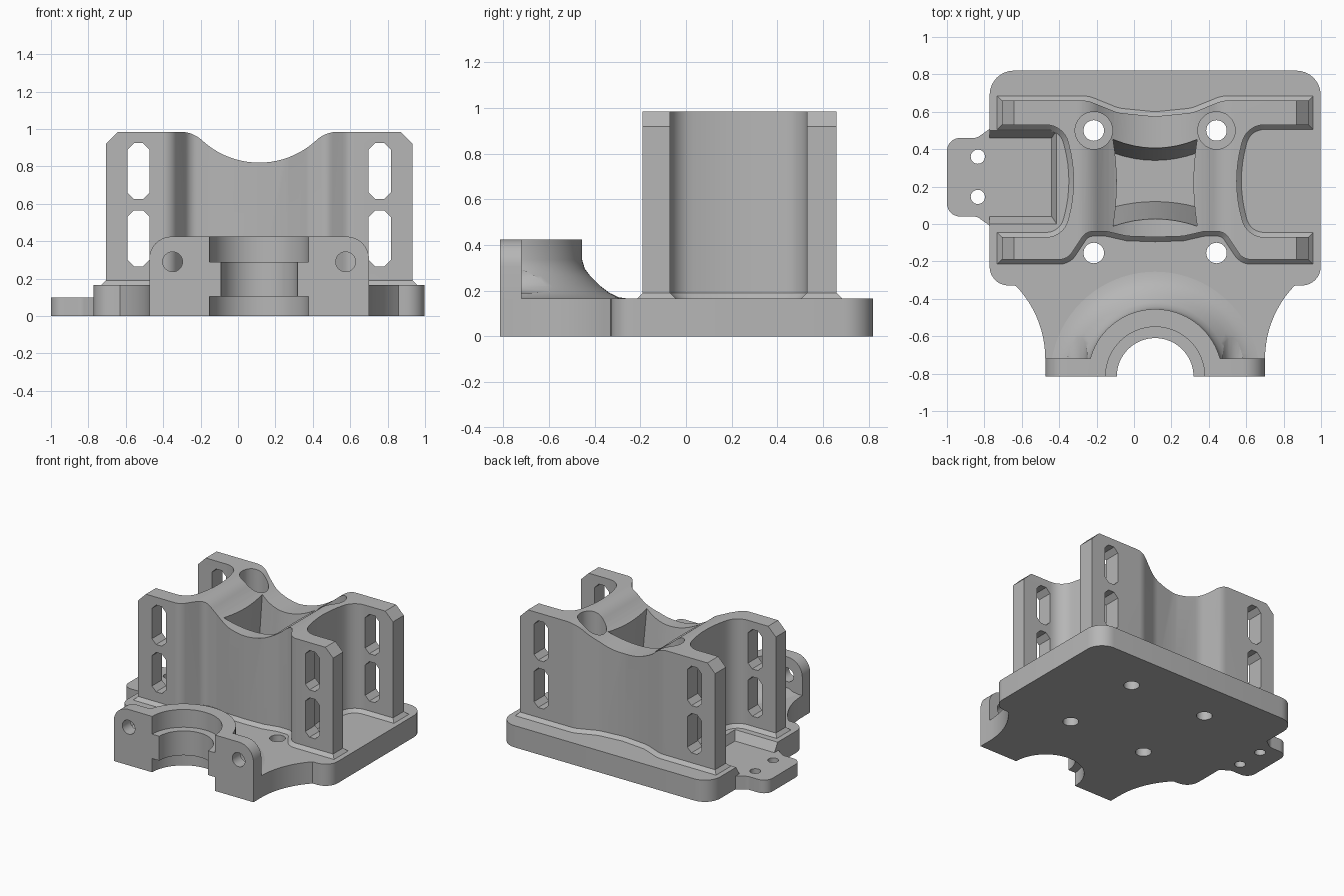
import bpy, bmesh
from math import sin, cos, tan, pi, radians
from mathutils import Vector

if "Cube" in bpy.data.objects:
    bpy.data.objects.remove(bpy.data.objects["Cube"])

CX = 0.113          # symmetry axis of the bracket
PLATE = 0.165       # plate thickness
TOP = 0.985         # tower height
BORE_Y = -0.815     # axis of the front clamp

grey = bpy.data.materials.new("plain grey")
grey.use_nodes = True
grey.diffuse_color = (0.47, 0.47, 0.47, 1)
grey.node_tree.nodes["Principled BSDF"].inputs["Base Color"].default_value = grey.diffuse_color


def solid(name, rings):
    """Closed solid lofted through rings of equal point count."""
    bm = bmesh.new()
    loops = [[bm.verts.new(p) for p in ring] for ring in rings]
    n = len(loops[0])
    for a, b in zip(loops, loops[1:]):
        for i in range(n):
            j = (i + 1) % n
            bm.faces.new((a[i], a[j], b[j], b[i]))
    bm.faces.new(loops[0][::-1])
    bm.faces.new(loops[-1])
    bmesh.ops.recalc_face_normals(bm, faces=bm.faces)
    mesh = bpy.data.meshes.new(name)
    bm.to_mesh(mesh)
    bm.free()
    mesh.materials.append(grey)
    obj = bpy.data.objects.new(name, mesh)
    bpy.context.collection.objects.link(obj)
    return obj


def rounded(points, steps=8):
    """Closed outline whose corners (x, y, radius) become arcs."""
    out = []
    for i, p in enumerate(points):
        v = Vector(p[:2])
        r = p[2] if len(p) > 2 else 0
        if not r:
            out.append(v)
            continue
        a = (Vector(points[i - 1][:2]) - v).normalized()
        b = (Vector(points[(i + 1) % len(points)][:2]) - v).normalized()
        half = a.angle(b) / 2
        t = r / tan(half)
        centre = v + (a + b).normalized() * (r / sin(half))
        s, e = v + a * t - centre, v + b * t - centre
        sweep = pi - 2 * half
        for k in range(steps + 1):
            f = k / steps
            out.append(centre + (s * sin((1 - f) * sweep) + e * sin(f * sweep)) / sin(sweep))
    return out


def mirrored(half):
    """Complete a half outline about the symmetry axis."""
    other = [(-p[0], *p[1:]) for p in reversed(half) if p[0] != 0]
    return [(p[0] + CX, *p[1:]) for p in half + other]


def offset(outline, d):
    out = []
    for i, p in enumerate(outline):
        a = (p - outline[i - 1]).normalized()
        b = (outline[(i + 1) % len(outline)] - p).normalized()
        na, nb = Vector((a.y, -a.x)), Vector((b.y, -b.x))
        out.append(p + (na + nb) * d / (1 + na.dot(nb)))
    return out


def flat(outline, z):
    return [(p[0], p[1], z) for p in outline]


def upright(outline, y):
    return [(p[0], y, p[1]) for p in outline]


def circle(x, y, r, n=48):
    return [(x + r * cos(2 * pi * k / n), y + r * sin(2 * pi * k / n)) for k in range(n)]


def prism(name, outline, z0, z1):
    return solid(name, [flat(outline, z0), flat(outline, z1)])


def prism_y(name, outline, y0, y1):
    return solid(name, [upright(outline, y0), upright(outline, y1)])


def combine(obj, others, operation="DIFFERENCE"):
    for other in others:
        mod = obj.modifiers.new("cut", "BOOLEAN")
        mod.operation, mod.solver, mod.object = operation, "EXACT", other
    bpy.context.view_layer.update()
    done = obj.evaluated_get(bpy.context.evaluated_depsgraph_get())
    mesh = bpy.data.meshes.new_from_object(done)
    obj.modifiers.clear()
    obj.data = mesh


# Base plate with concave flanks running to the front clamp
R = 0.561
flank = [(0.5875 + R * (1 - cos(radians(a))), -0.72 + R * sin(radians(a))) for a in range(0, 45, 4)]
base = prism("base_plate", rounded(mirrored(
    [(0.5875, BORE_Y)] + flank + [(0.885, -0.325, 0.1), (0.885, 0.82, 0.13)])), 0, PLATE)

# Side tab, set lower than the plate
tab = prism("side_tab", rounded([
    (-0.7, 0.51), (-0.77, 0.51), (-0.84, 0.46, 0.06), (-1, 0.46, 0.07),
    (-1, 0.04, 0.07), (-0.84, 0.04, 0.06), (-0.77, -0.01), (-0.7, -0.01)][::-1]), 0, 0.1)

# Tower: H-shaped plan trimmed by a saddle profile
plan = rounded(mirrored([
    (0, -0.07), (0.15, -0.065), (0.26, -0.04, 0.1), (0.37, -0.04, 0.07), (0.47, -0.19, 0.08),
    (0.82, -0.19), (0.82, -0.07), (0.49, -0.07, 0.12), (0.41, 0.23, 0.75), (0.49, 0.53, 0.12),
    (0.82, 0.53), (0.82, 0.66), (0.36, 0.66, 0.15), (0.2, 0.595, 0.2), (0, 0.575)]))
tower = prism("tower", plan, PLATE - 0.02, TOP)
foot = solid("tower_foot", [flat(offset(plan, 0.03), PLATE - 0.005), flat(plan, 0.19)])

S = 0.45
saddle = [(S * sin(k * 0.0728), 0.82 + S * (1 - cos(k * 0.0728))) for k in range(11)]
side_view = rounded(mirrored(
    saddle + [(0.356, TOP, 0.17), (0.755, TOP), (0.82, 0.92), (0.82, 0.1)]))
trim = prism_y("saddle_trim", side_view, -0.5, 1)
combine(tower, [trim], "INTERSECT")

# Front clamp: flared half collar and bolting flange
collar_profile = [(0.56, PLATE - 0.015), (0.56, PLATE), (0.52, 0.171), (0.48, 0.19), (0.44, 0.22),
                  (0.395, 0.265), (0.372, 0.295), (0.36, 0.335), (0.36, 0.425)]
collar = solid("clamp_collar", [flat(circle(CX, BORE_Y, r, 80), z) for r, z in collar_profile])
flange = prism_y("clamp_flange", rounded(mirrored(
    [(0.5875, PLATE - 0.015), (0.5875, 0.425, 0.12)])), BORE_Y, -0.72)

# Cutters
front_trim = prism("front_trim", [(-2, -2), (2, -2), (2, BORE_Y), (-2, BORE_Y)], -1, 1)
bore = solid("clamp_bore", [flat(circle(CX, BORE_Y, r, 64), z) for r, z in (
    (0.265, -0.1), (0.265, 0.105), (0.205, 0.105), (0.205, 0.29), (0.265, 0.29), (0.265, 0.6))])
channel = solid("tab_channel", [
    flat([(-1.1, 0.5 - h), (x, 0.5 - h), (x, h), (-1.1, h)], z)
    for h, x, z in ((0.04, -0.44, 0.1), (-0.02, -0.40, 0.2))])
tab_holes = [prism("tab_hole", circle(-0.835, y, 0.038, 32), -0.1, 0.3) for y in (0.145, 0.36)]
screw_holes, counterbores, bolt_holes, nut_seats, slots = [], [], [], [], []
for s in (-1, 1):
    x = CX + s * 0.328
    for y in (-0.155, 0.5):
        screw_holes.append(prism("screw_hole", circle(x, y, 0.055, 32), -0.1, 0.6))
    counterbores.append(prism("counterbore", circle(x, 0.5, 0.1), 0.2, 1.2))
    bx = CX + s * 0.4625
    bolt_holes.append(prism_y("bolt_hole", circle(bx, 0.29, 0.053, 32), -1, -0.6))
    nut_seats.append(prism_y("nut_seat", circle(bx, 0.29, 0.1), -0.72, -0.56))
    for z in (0.415, 0.775):
        sx, w, h, c = CX + s * 0.645, 0.059, 0.15, 0.035
        octagon = [(sx + a * u, z + b * v) for a, b, order in
                   ((1, -1, 1), (1, 1, -1), (-1, 1, 1), (-1, -1, -1))
                   for u, v in ((w - c, h), (w, h - c))[::order]]
        slots.append(prism_y("strap_slot", octagon, -0.5, 1))


def pocket_ring(shift_front, shift_back, z):
    """Pocket outline with four gently bowed sides."""
    steps = [k / 4 - 1 for k in range(8)]
    front = [(0.225 * t, 0.02 - 0.03 * t * t + shift_front) for t in steps]
    y0, y1 = -0.01 + shift_front, 0.45 - shift_back
    right = [(0.205 + 0.02 * t * t, (y0 + y1) / 2 + t * (y1 - y0) / 2) for t in steps]
    back = [(-0.225 * t, 0.41 + 0.04 * t * t - shift_back) for t in steps]
    left = [(-0.205 - 0.02 * t * t, (y0 + y1) / 2 - t * (y1 - y0) / 2) for t in steps]
    return [(x + CX, y, z) for x, y in front + right + back + left]


pocket = solid("tower_pocket", [pocket_ring(0.1, 0.07, 0.2), pocket_ring(-0.02, -0.015, 1.0)])

# Apply the cuts part by part
combine(base, [bore, channel] + screw_holes)
combine(tab, tab_holes)
combine(tower, [pocket] + counterbores + screw_holes + slots)
combine(foot, screw_holes)
combine(collar, [front_trim, bore] + nut_seats)
combine(flange, [bore] + bolt_holes)

cutters = [trim, front_trim, bore, channel, pocket] + tab_holes + screw_holes
for cutter in cutters + counterbores + bolt_holes + nut_seats + slots:
    bpy.data.objects.remove(cutter)

# Smooth the curved walls, keep edges sharp
for obj in (base, tab, tower, foot, collar, flange):
    bpy.ops.object.select_all(action="DESELECT")
    obj.select_set(True)
    bpy.context.view_layer.objects.active = obj
    bpy.ops.object.shade_smooth_by_angle(angle=radians(28))
